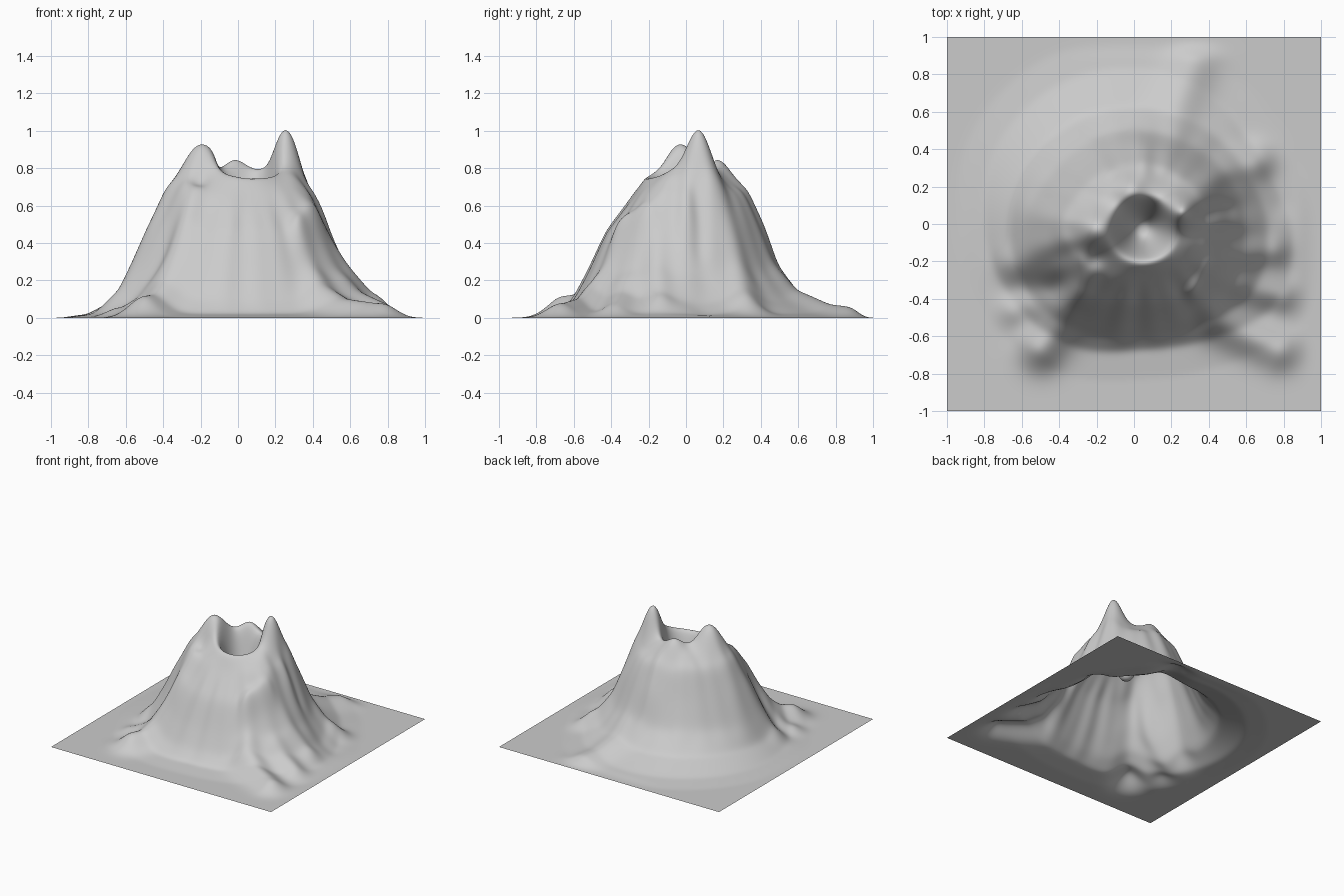
import bpy, bmesh, math
from mathutils import Vector

if "Cube" in bpy.data.objects:
    bpy.data.objects.remove(bpy.data.objects["Cube"], do_unlink=True)

CENTRE = Vector((0.04, -0.02))
CELLS = 180
LEVELS = (0.78, 0.65, 0.45, 0.25, 0.1, 0.02, 0.0)

# Contour radii at the middle levels, one row every 30 degrees from +x
CONTOURS = (
    (.36, .45, .55, .67, .80),
    (.36, .45, .53, .63, .73),
    (.34, .43, .51, .63, .79),
    (.35, .44, .51, .64, .85),
    (.36, .44, .53, .67, .88),
    (.38, .47, .56, .69, .88),
    (.43, .53, .62, .70, .84),
    (.37, .50, .60, .69, .79),
    (.31, .45, .55, .64, .73),
    (.26, .41, .50, .58, .65),
    (.28, .43, .52, .60, .69),
    (.35, .46, .56, .68, .82),
)

# Rounded summits, knobs and hollows: x, y, height, width
SUMMITS = (
    (.265, .07, .285, .09),
    (-.215, -.03, .19, .12),
    (-.02, .19, .09, .08),
    (.12, .18, .02, .07),
    (-.28, -.25, .07, .08),
    (-.20, -.17, -.04, .05),
    (.30, -.10, .04, .07),
    (.38, .15, .06, .07),
    (.45, .01, .05, .05),
)

# Buttress ridges and gullies: start, end, height at start and end, width
RIDGES = (
    ((.18, .50), (.32, .86), .05, .055, .12),
    ((.45, .27), (.65, .33), .05, .08, .09),
    ((.60, -.15), (.75, -.14), .04, .045, .07),
    ((.60, -.34), (.78, -.38), .04, .06, .08),
    ((.44, -.52), (.77, -.67), .09, .08, .10),
    ((-.31, -.41), (-.50, -.66), .09, .11, .11),
    ((-.42, -.08), (-.64, -.21), .04, .05, .09),
    ((-.50, -.44), (-.64, -.46), .02, .04, .08),
    ((-.40, -.33), (-.60, -.34), -.05, -.02, .07),
    ((.32, -.37), (.42, -.20), .07, .07, .04),
    ((.37, .07), (.50, .07), -.05, -.04, .04),
    ((.62, .10), (.74, .08), -.02, -.02, .08),
    ((-.15, .20), (-.30, .38), .03, .02, .06),
    ((.05, .28), (.02, .44), .03, .03, .06),
    ((.18, .33), (.32, .28), .03, .03, .06),
)


def bell(distance, width):
    return math.exp(-(distance / width) ** 2)


def smoothstep(low, high, value):
    t = min(max((value - low) / (high - low), 0), 1)
    return t * t * (3 - 2 * t)


def contour_radii(angle):
    """Blend neighbouring contour rows with a closed spline."""
    count = len(CONTOURS)
    position = angle / math.tau * count
    first = math.floor(position)
    t = position - first
    rows = [CONTOURS[(first + k) % count] for k in (-1, 0, 1, 2)]
    radii = [b + t / 2 * (c - a + t * (2*a - 5*b + 4*c - d + t * (3*(b - c) + d - a)))
             for a, b, c, d in zip(*rows)]
    return [0.18] + radii + [radii[-1] + 0.16]


def slope_height(radius, angle):
    radii = contour_radii(angle)
    if radius <= radii[0]:
        return LEVELS[0]
    for i in range(len(radii) - 1):
        if radius < radii[i + 1]:
            t = (radius - radii[i]) / (radii[i + 1] - radii[i])
            return LEVELS[i] + t * (LEVELS[i + 1] - LEVELS[i])
    return 0.0


def ridge_height(point, start, end, low, high, width):
    start, end = Vector(start), Vector(end)
    axis = end - start
    t = min(max((point - start).dot(axis) / axis.length_squared, 0), 1)
    return (low + t * (high - low)) * bell((point - start - t * axis).length, width)


def terrain_height(x, y):
    point = Vector((x, y))
    offset = point - CENTRE
    radius = offset.length
    angle = math.atan2(offset.y, offset.x) % math.tau
    z = slope_height(radius, angle)
    # fine gullies running down the flanks
    flank = smoothstep(.25, .4, radius) * (1 - smoothstep(.5, .7, radius))
    z += .006 * flank * (math.sin(13 * angle) + math.sin(21 * angle + 1))
    z += sum(h * bell((point - Vector((px, py))).length, w) for px, py, h, w in SUMMITS)
    z += sum(ridge_height(point, *ridge) for ridge in RIDGES)
    # crater pit
    pit = 1 - smoothstep(.03, .19, (point - Vector((.05, -.03))).length)
    z += pit * (.42 - z)
    # flat margin at the border
    return max(z, 0) * (1 - smoothstep(.88, .99, max(abs(x), abs(y))))


# Mountain sheet
bm = bmesh.new()
bmesh.ops.create_grid(bm, x_segments=CELLS, y_segments=CELLS, size=1)
for v in bm.verts:
    v.co.z = terrain_height(v.co.x, v.co.y)
for f in bm.faces:
    f.smooth = True
mesh = bpy.data.meshes.new("volcano_terrain")
bm.to_mesh(mesh)
bm.free()
terrain = bpy.data.objects.new("volcano_terrain", mesh)
bpy.context.collection.objects.link(terrain)

# Soften the slopes vertically
soften = terrain.modifiers.new("soften", 'SMOOTH')
soften.factor = 0.5
soften.iterations = 22
soften.use_x = soften.use_y = False

# Stone colour
stone = bpy.data.materials.new("grey_stone")
stone.use_nodes = True
colour = (.6, .6, .6, 1)
stone.diffuse_color = colour
stone.node_tree.nodes["Principled BSDF"].inputs["Base Color"].default_value = colour
mesh.materials.append(stone)
